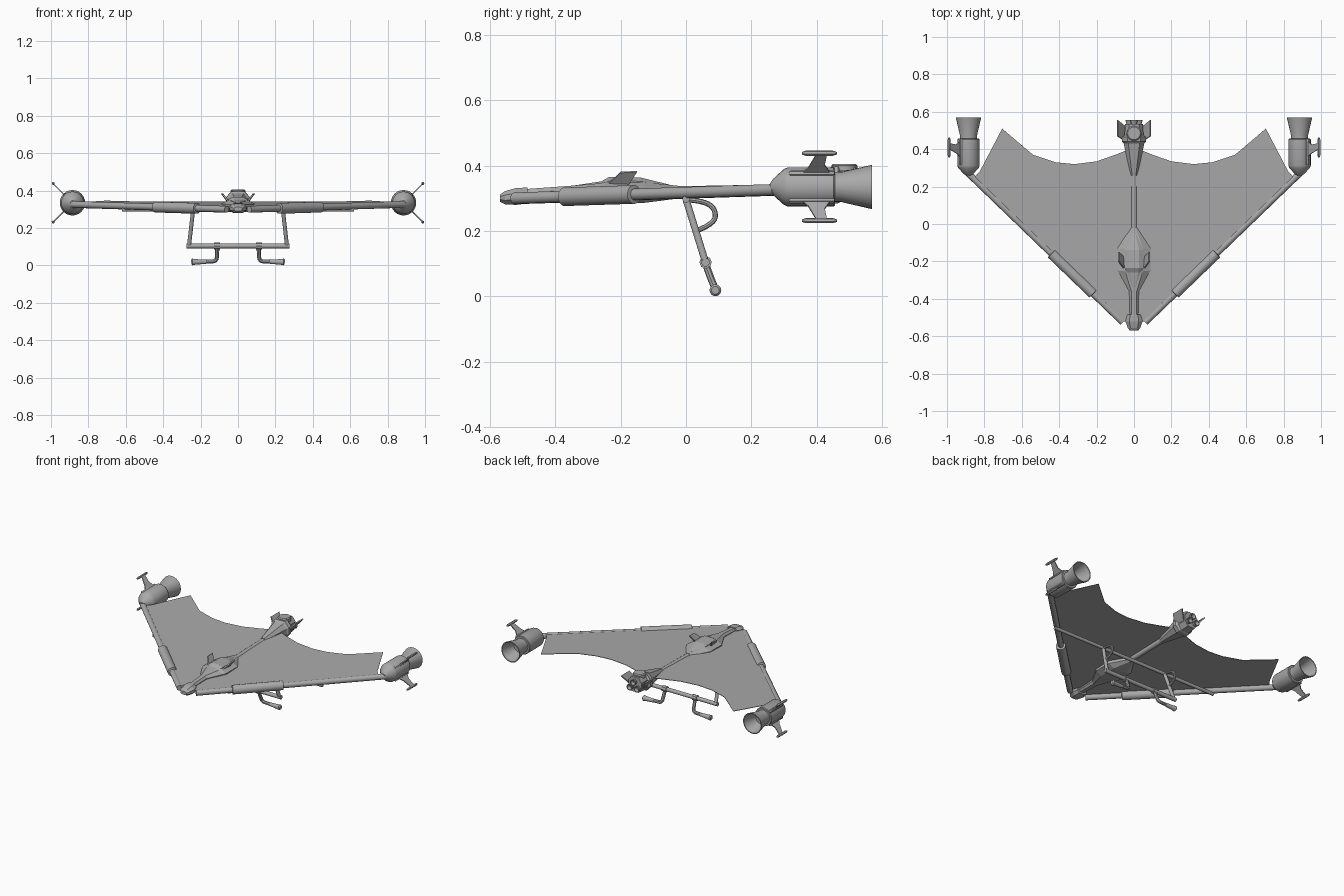
import bpy, bmesh, math
from mathutils import Vector

if "Cube" in bpy.data.objects:
    bpy.data.objects.remove(bpy.data.objects["Cube"])

grey = bpy.data.materials.new("mid grey")
grey.diffuse_color = (0.4, 0.4, 0.4, 1)
grey.use_nodes = True
grey.node_tree.nodes["Principled BSDF"].inputs["Base Color"].default_value = grey.diffuse_color


def finish(name, bm, smooth=False):
    bmesh.ops.recalc_face_normals(bm, faces=bm.faces)
    me = bpy.data.meshes.new(name)
    bm.to_mesh(me)
    bm.free()
    ob = bpy.data.objects.new(name, me)
    bpy.context.collection.objects.link(ob)
    me.materials.append(grey)
    if smooth:
        smooth_edges(ob)
    return ob


def smooth_edges(ob):
    bpy.ops.object.select_all(action='DESELECT')
    ob.select_set(True)
    bpy.context.view_layer.objects.active = ob
    bpy.ops.object.shade_smooth_by_angle(angle=math.radians(35))


def skin(name, rings, smooth=False, closed=True):
    """Bridge a list of equal point rings, with caps."""
    bm = bmesh.new()
    vs = [[bm.verts.new(p) for p in r] for r in rings]
    n = len(vs[0])
    for a, b in zip(vs, vs[1:]):
        for i in range(n):
            j = (i + 1) % n
            bm.faces.new((a[i], a[j], b[j], b[i]))
    if closed:
        bm.faces.new(vs[0])
        bm.faces.new(vs[-1])
    return finish(name, bm, smooth)


def turned(name, p0, axis, profile, segs=16):
    """Surface of revolution: profile holds (distance along axis, radius)."""
    p0, axis = Vector(p0), Vector(axis).normalized()
    u = axis.orthogonal().normalized()
    v = axis.cross(u)
    ang = [2 * math.pi * i / segs for i in range(segs)]
    return skin(name, [[p0 + axis * d + (u * math.cos(a) + v * math.sin(a)) * r for a in ang]
                       for d, r in profile], True)


def rod(name, p0, p1, r0, r1=None, segs=12):
    d = Vector(p1) - Vector(p0)
    return turned(name, p0, d, [(0, r0), (d.length, r0 if r1 is None else r1)], segs)


def loft(name, sections):
    """Chamfered boxes along y: (y, half width, bottom, top)."""
    rings = []
    for y, w, b, t in sections:
        c, h = w * 0.45, (t - b) * 0.3
        rings.append([(w, y, b + h), (w, y, t - h), (w - c, y, t), (c - w, y, t),
                      (-w, y, t - h), (-w, y, b + h), (c - w, y, b), (w - c, y, b)])
    return skin(name, rings)


def plate(name, pts, thick):
    pts = [Vector(p) for p in pts]
    n = (pts[1] - pts[0]).cross(pts[2] - pts[0]).normalized() * thick / 2
    return skin(name, [[p - n for p in pts], [p + n for p in pts]])


def bent_tube(name, pts, r):
    cu = bpy.data.curves.new(name, 'CURVE')
    cu.dimensions = '3D'
    cu.bevel_depth, cu.bevel_resolution, cu.use_fill_caps = r, 2, True
    sp = cu.splines.new('NURBS')
    sp.points.add(len(pts) - 1)
    for q, p in zip(sp.points, pts):
        q.co = (*p, 1)
    sp.order_u, sp.use_endpoint_u, sp.resolution_u = 3, True, 5
    ob = bpy.data.objects.new(name, cu)
    bpy.context.collection.objects.link(ob)
    cu.materials.append(grey)
    bpy.ops.object.select_all(action='DESELECT')
    ob.select_set(True)
    bpy.context.view_layer.objects.active = ob
    bpy.ops.object.convert(target='MESH')
    smooth_edges(bpy.context.object)


# Sail: thin sheet with a scalloped trailing edge
half = [(0.07, -0.52), (0.86, 0.243), (0.825, 0.28), (0.705, 0.51), (0.54, 0.37),
        (0.42, 0.33), (0.32, 0.32), (0.2, 0.335), (0.1, 0.37)]
outline = [(0, -0.52)] + half + [(0, 0.41)] + [(-x, y) for x, y in reversed(half)]
sail_z = lambda y: 0.313 + 0.031 * (y + 0.52)
plate("sail", [(x, y, sail_z(y)) for x, y in outline], 0.003)

# Keel tube, nose cap and front pod
rod("keel", (0, -0.5, 0.312), (0, 0.32, 0.327), 0.017)
loft("nose_cap", [(-0.57, 0.022, 0.29, 0.312), (-0.555, 0.034, 0.282, 0.322),
                  (-0.52, 0.046, 0.28, 0.332), (-0.485, 0.036, 0.285, 0.333)])
loft("front_pod", [(-0.5, 0.022, 0.295, 0.328), (-0.36, 0.026, 0.292, 0.338),
                   (-0.265, 0.078, 0.288, 0.346), (-0.25, 0.088, 0.286, 0.35),
                   (-0.13, 0.088, 0.286, 0.35), (-0.02, 0.018, 0.3, 0.338)])
loft("pod_canopy", [(-0.34, 0.014, 0.325, 0.34), (-0.26, 0.04, 0.325, 0.352),
                    (-0.235, 0.05, 0.325, 0.366), (-0.14, 0.05, 0.325, 0.364),
                    (-0.05, 0.014, 0.325, 0.342)])

# Tail body with dome, nozzles and fins
loft("tail_body", [(0.26, 0.018, 0.308, 0.346), (0.43, 0.055, 0.29, 0.385),
                   (0.44, 0.064, 0.285, 0.395), (0.465, 0.064, 0.285, 0.398),
                   (0.475, 0.05, 0.29, 0.396), (0.535, 0.048, 0.295, 0.392)])
turned("tail_dome", (0, 0.485, 0.37), (0, 0, 1),
       [(0, 0.04), (0.03, 0.04), (0.036, 0.034), (0.036, 0.022)])
for i, (x, z) in enumerate([(-0.026, 0.325), (0.026, 0.325), (0, 0.362)]):
    turned("tail_nozzle_%d" % i, (x, 0.53, z), (0, 1, 0),
           [(0, 0.014), (0.025, 0.021), (0.025, 0.016), (0.006, 0.01)], 12)

# Cross spar and control bar
rod("cross_spar", (-0.62, 0, 0.298), (0.62, 0, 0.298), 0.011)
rod("control_bar", (-0.275, 0.06, 0.104), (0.275, 0.06, 0.104), 0.013)

for s, side in ((-1, "left"), (1, "right")):
    # Leading edge spar with sleeve
    a, b = Vector((s * 0.06, -0.525, 0.3)), Vector((s * 0.89, 0.275, 0.326))
    rod(side + "_spar", a, b, 0.018)
    d = b - a
    L = d.length
    turned(side + "_sleeve", a, d, [(L * 0.19, 0.018), (L * 0.192, 0.029),
                                    (L * 0.458, 0.029), (L * 0.46, 0.018)])

    # Pod side vanes and tail fins
    plate(side + "_pod_vane", [(s * 0.052, -0.24, 0.343), (s * 0.058, -0.175, 0.343),
                               (s * 0.082, -0.15, 0.382), (s * 0.082, -0.2, 0.38)], 0.008)
    plate(side + "_tail_fin", [(s * 0.045, 0.44, 0.33), (s * 0.088, 0.47, 0.385),
                               (s * 0.088, 0.555, 0.385), (s * 0.045, 0.52, 0.33)], 0.008)

    # Control frame upright and loop handle
    rod(side + "_upright", (s * 0.24, 0, 0.297), (s * 0.262, 0.06, 0.104), 0.011)
    bent_tube(side + "_handle", [(s * 0.24, 0, 0.296), (s * 0.242, 0.05, 0.293),
                                 (s * 0.243, 0.09, 0.27), (s * 0.246, 0.09, 0.222),
                                 (s * 0.25, 0.03, 0.2)], 0.008)

    # Footrest: clamp, bent leg and grip
    turned(side + "_clamp", (s * 0.095, 0.06, 0.104), (s, 0, 0), [(0, 0.019), (0.032, 0.019)], 8)
    bent_tube(side + "_foot_leg", [(s * 0.11, 0.06, 0.1), (s * 0.112, 0.074, 0.06),
                                   (s * 0.115, 0.09, 0.022), (s * 0.16, 0.09, 0.021),
                                   (s * 0.2, 0.09, 0.02)], 0.011)
    turned(side + "_foot_grip", (s * 0.17, 0.09, 0.02), (s, 0, -0.02),
           [(0, 0.011), (0.06, 0.015), (0.074, 0.018), (0.08, 0.012)])

    # Wing tip engine with hollow nozzle
    ex, ez = s * 0.885, 0.335
    turned(side + "_engine", (ex, 0, ez), (0, 1, 0),
           [(0.258, 0.012), (0.268, 0.026), (0.3, 0.055), (0.312, 0.06), (0.452, 0.06),
            (0.456, 0.057), (0.456, 0.046), (0.475, 0.046), (0.57, 0.068), (0.57, 0.062),
            (0.48, 0.038), (0.48, 0.01)], 24)

    # Engine fins, each with a root rail and a tip rail
    for v, level in ((1, "upper"), (-1, "lower")):
        k = math.sqrt(0.5)
        pos = lambda y, r: (ex + s * k * r, y, ez + v * k * r)
        tag = side + "_" + level
        plate(tag + "_fin", [pos(0.35, 0.055), pos(0.375, 0.085), pos(0.4, 0.143),
                             pos(0.432, 0.143), pos(0.425, 0.095), pos(0.445, 0.055)], 0.006)
        turned(tag + "_root_rail", pos(0.315, 0.058), (0, 1, 0),
               [(0, 0.006), (0.005, 0.01), (0.135, 0.01), (0.14, 0.006)], 6)
        turned(tag + "_tip_rail", pos(0.355, 0.146), (0, 1, 0),
               [(0, 0.004), (0.012, 0.008), (0.095, 0.008), (0.107, 0.004)], 6)
